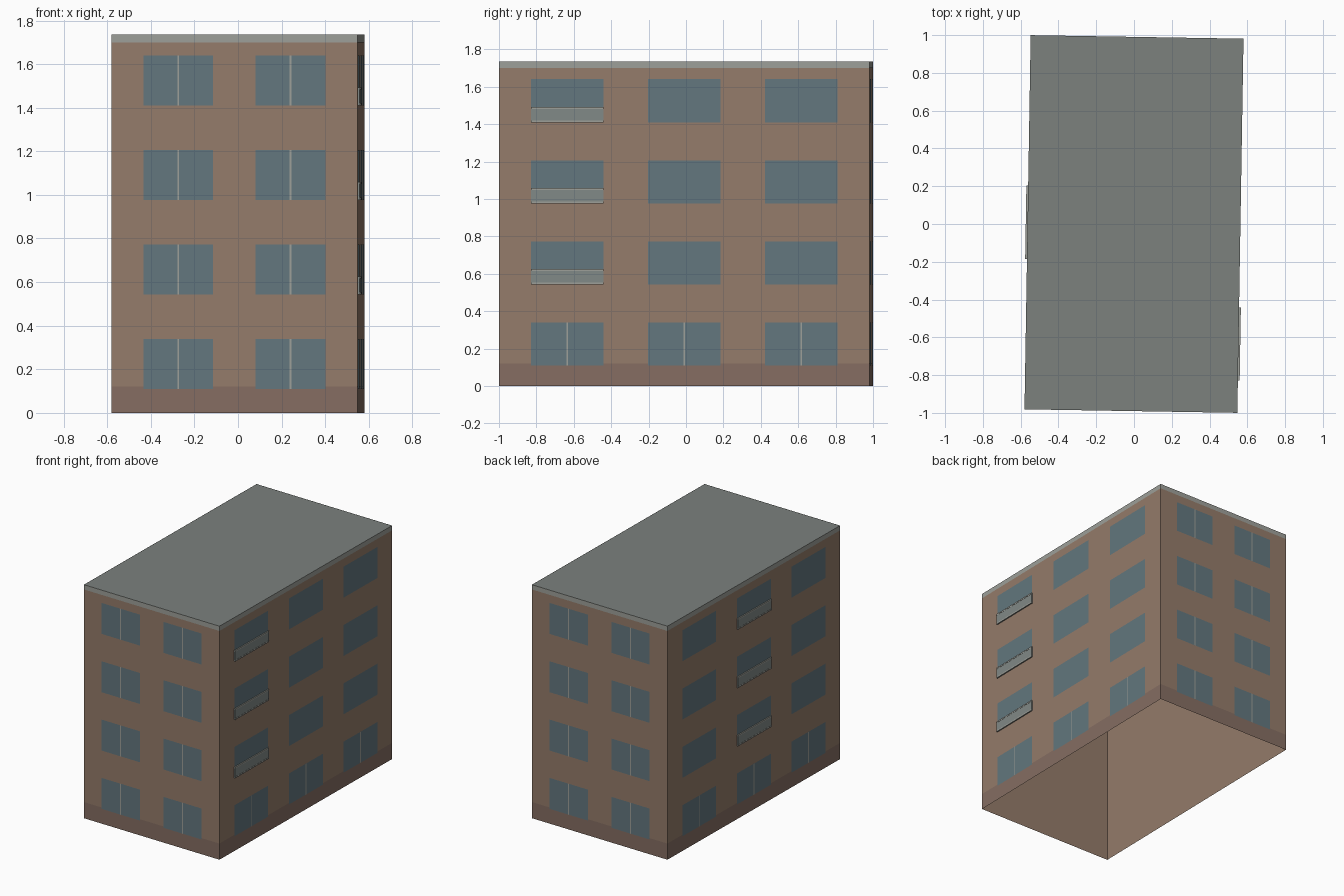
import bpy, bmesh
from mathutils import Matrix, Vector

if "Cube" in bpy.data.objects:
    bpy.data.objects.remove(bpy.data.objects["Cube"])

W, D, H = 1.127, 1.981, 1.735
TURN = Matrix.Rotation(-0.0165, 4, 'Z')
# wall name: (rotation quarter turns, wall length, distance from centre)
WALLS = {"front": (0, W, D / 2), "right": (1, D, W / 2),
         "back": (2, W, D / 2), "left": (3, D, W / 2)}
FLOORS = [0.11 + 0.4335 * i for i in range(4)]
WIN_H = 0.23


def material(name, rgb):
    m = bpy.data.materials.new(name)
    m.diffuse_color = (*rgb, 1)
    m.use_nodes = True
    m.node_tree.nodes["Principled BSDF"].inputs["Base Color"].default_value = m.diffuse_color
    return m


BRICK = material("brick", (0.296, 0.200, 0.145))
PLINTH = material("plinth", (0.235, 0.155, 0.122))
GLASS = material("glass", (0.125, 0.185, 0.210))
TRIM = material("trim", (0.34, 0.35, 0.32))
ROOF = material("roof", (0.20, 0.22, 0.208))
PANEL = material("panel", (0.22, 0.25, 0.24))


class Part:
    """Collects flat panels and shallow boxes into one object."""
    def __init__(self, name, mat):
        self.name, self.mat, self.bm = name, mat, bmesh.new()

    def quad(self, pts):
        self.bm.faces.new([self.bm.verts.new(TURN @ Vector(p)) for p in pts])

    def panel(self, wall, u0, u1, z0, z1, off, box=False):
        # u runs left to right as seen from outside the wall
        turns, length, dist = WALLS[wall]
        rot = Matrix.Rotation(turns * 1.5707963268, 4, 'Z')

        def p(u, z, o):
            return rot @ Vector((u - length / 2, -dist - o, z))
        o = off
        self.quad([p(u0, z0, o), p(u1, z0, o), p(u1, z1, o), p(u0, z1, o)])
        if box:
            c = [(u0, z0), (u1, z0), (u1, z1), (u0, z1)]
            for a, b in zip(c, c[1:] + c[:1]):
                self.quad([p(*a, 0), p(*b, 0), p(*b, o), p(*a, o)])

    def finish(self):
        bmesh.ops.remove_doubles(self.bm, verts=self.bm.verts, dist=1e-5)
        me = bpy.data.meshes.new(self.name)
        self.bm.to_mesh(me)
        self.bm.free()
        me.materials.append(self.mat)
        bpy.context.collection.objects.link(bpy.data.objects.new(self.name, me))


walls = Part("walls", BRICK)
plinth = Part("plinth_band", PLINTH)
cornice = Part("cornice_band", TRIM)
windows = Part("windows", GLASS)
mullions = Part("window_mullions", TRIM)
balconies = Part("balcony_panels", PANEL)
rails = Part("balcony_rails", TRIM)

for wall, (_, length, _) in WALLS.items():
    # open-bottomed shell with bands at foot and top
    walls.panel(wall, 0, length, 0, H, 0)
    plinth.panel(wall, 0, length, 0, 0.12, 0.0006)
    cornice.panel(wall, 0, length, 1.70, H, 0.0006)

    # window grid
    long_side = wall in ("right", "left")
    n, pitch, width = (3, 0.6265, 0.388) if long_side else (2, 0.515, 0.32)
    balcony_col = {"right": 0, "left": 1}.get(wall)
    for col in range(n):
        mid = length / 2 + (col - (n - 1) / 2) * pitch
        u0, u1 = mid - width / 2, mid + width / 2
        for level, z in enumerate(FLOORS):
            windows.panel(wall, u0, u1, z, z + WIN_H, 0.0014)
            if not long_side or level == 0:
                mullions.panel(wall, mid - 0.004, mid + 0.004, z, z + WIN_H, 0.0022)
            elif col == balcony_col:
                balconies.panel(wall, u0, u1, z, z + 0.08, 0.008, box=True)
                for rz in (z, z + 0.072):
                    rails.panel(wall, u0, u1, rz, rz + 0.01, 0.0095, box=True)

# flat roof
roof = Part("roof", ROOF)
x, y = W / 2, D / 2
roof.quad([(-x, -y, H), (x, -y, H), (x, y, H), (-x, y, H)])

for part in (walls, plinth, cornice, windows, mullions, balconies, rails, roof):
    part.finish()
